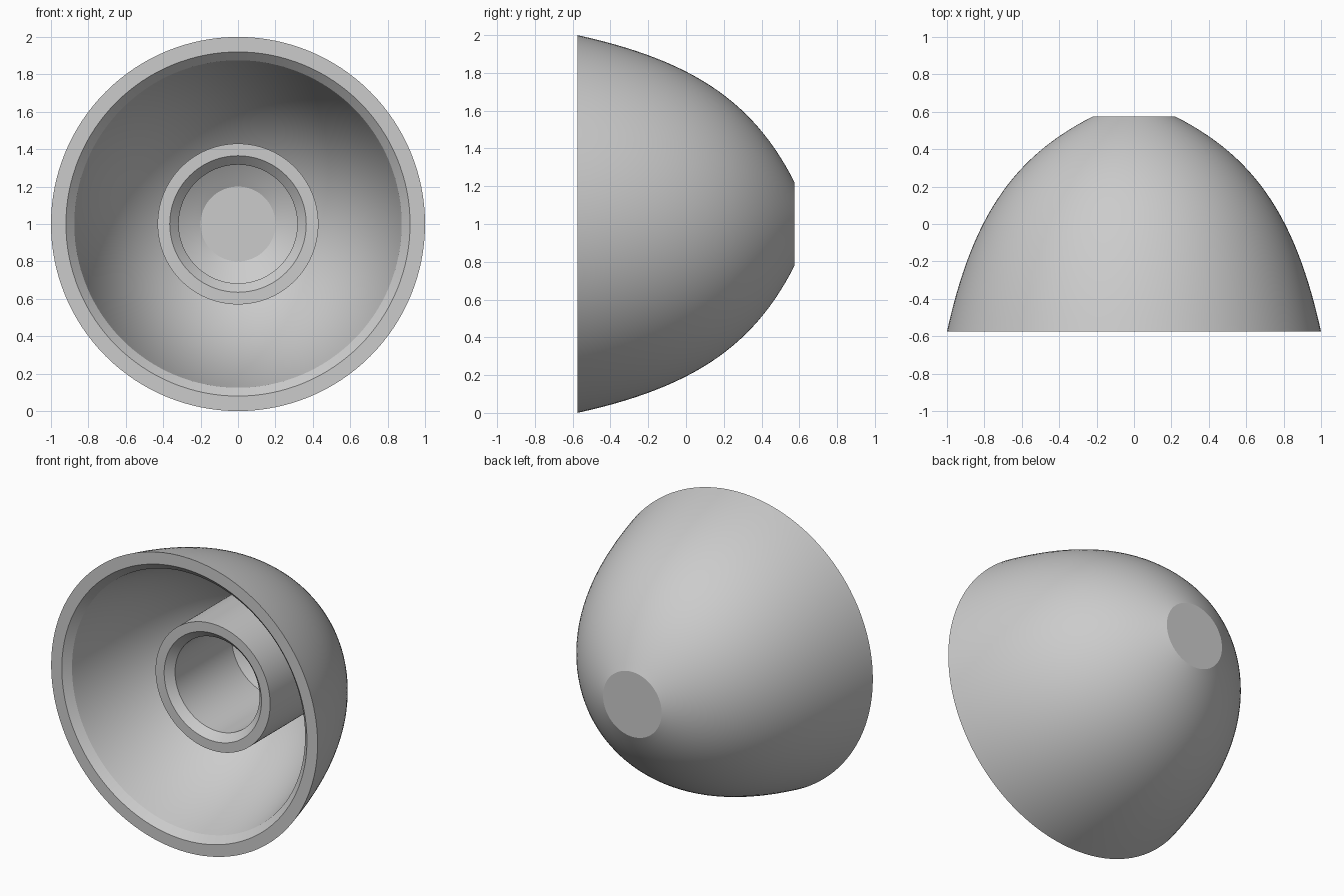
import bpy, bmesh, math
from mathutils import Vector
from mathutils.geometry import interpolate_bezier

SEGMENTS = 128
AXIS = Vector((0, 0, 1))

cube = bpy.data.objects.get("Cube")
if cube:
    bpy.data.objects.remove(cube, do_unlink=True)

grey = bpy.data.materials.new("light_grey")
grey.use_nodes = True
colour = (0.6, 0.6, 0.6, 1)
grey.diffuse_color = colour
grey.node_tree.nodes["Principled BSDF"].inputs["Base Color"].default_value = colour


def dome_curve(start, corner, end, pull=0.72, steps=28):
    """Curve of (radius, y) points whose end tangents meet at the corner."""
    a, c, b = (Vector((*p, 0)) for p in (start, corner, end))
    points = interpolate_bezier(a, a.lerp(c, pull), b.lerp(c, pull), b, steps)
    return [(p.x, p.y) for p in points]


def lathe(name, profile, closed=False):
    """Revolve a (radius, y) profile about the front-to-back axis."""
    bm = bmesh.new()
    verts = [bm.verts.new((r, y, AXIS.z)) for r, y in profile]
    pairs = list(zip(verts, verts[1:]))
    if closed:
        pairs.append((verts[-1], verts[0]))
    edges = [bm.edges.new(pair) for pair in pairs]
    bmesh.ops.spin(bm, geom=verts + edges, cent=AXIS, axis=(0, 1, 0),
                   angle=math.tau, steps=SEGMENTS)
    bmesh.ops.remove_doubles(bm, verts=bm.verts[:], dist=0.0001)
    bmesh.ops.recalc_face_normals(bm, faces=bm.faces[:])
    mesh = bpy.data.meshes.new(name)
    bm.to_mesh(mesh)
    bm.free()
    mesh.materials.append(grey)
    obj = bpy.data.objects.new(name, mesh)
    bpy.context.collection.objects.link(obj)
    bpy.ops.object.select_all(action="DESELECT")
    obj.select_set(True)
    bpy.context.view_layer.objects.active = obj
    bpy.ops.object.shade_smooth_by_angle(angle=math.radians(22))
    return obj


# Domed shell of even thickness: flat back, flat rim, chamfered mouth, domed cavity
outside = dome_curve((0.22, 0.575), (0.813, 0.275), (1.0, -0.575))
cavity = dome_curve((0.875, -0.53), (0.713, 0.194), (0.2, 0.45))
lathe("domed_shell",
      [(0, 0.575)] + outside + [(0.92, -0.575)] + cavity + [(0, 0.45)])

# Hollow central boss with a chamfered mouth, its back end sunk into the shell wall
lathe("central_boss",
      [(0.43, -0.27), (0.43, 0.41), (0.317, 0.41), (0.317, -0.222), (0.365, -0.27)],
      closed=True)
